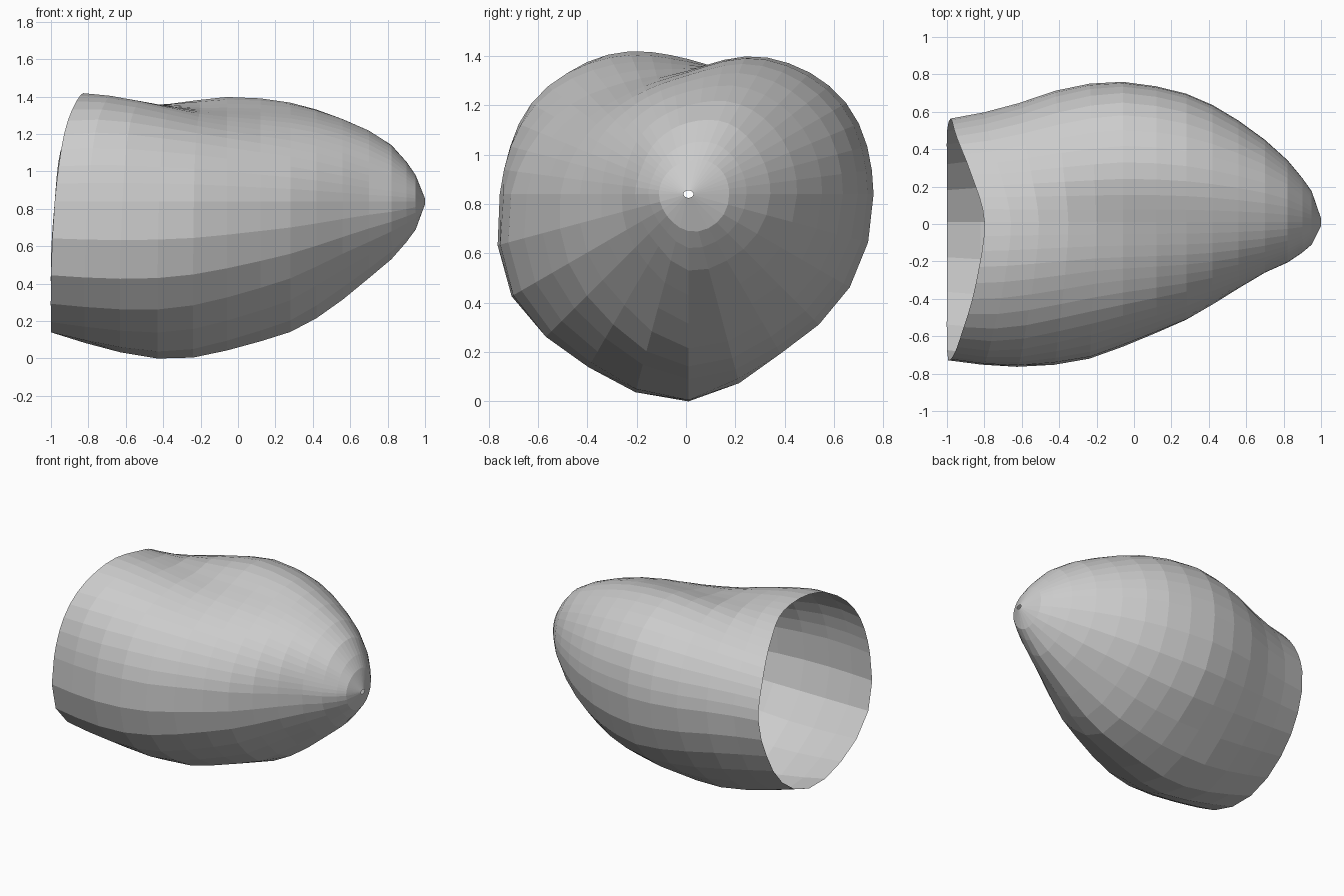
import bpy, bmesh, math

if "Cube" in bpy.data.objects:
    bpy.data.objects.remove(bpy.data.objects["Cube"])

# Radii of the shell about its long axis: one row per 30 degrees
# (0 = back, 90 = top, 180 = front, 270 = bottom), one column per station
STATIONS = [-1, -.7, -.43, -.2, 0, .3, .5, .7, .85, .95]
RADII = [
    [.55, .61, .70, .745, .745, .68, .58, .44, .30, .165],
    [.52, .58, .67, .725, .735, .67, .57, .44, .30, .165],
    [.50, .52, .575, .62, .64, .595, .52, .42, .30, .155],
    [.56, .54, .515, .50, .50, .48, .435, .36, .265, .135],
    [.66, .64, .58, .52, .49, .45, .40, .32, .23, .125],
    [.71, .735, .68, .62, .56, .47, .39, .28, .20, .12],
    [.73, .765, .75, .71, .63, .51, .39, .27, .20, .12],
    [.79, .825, .82, .77, .69, .55, .42, .29, .20, .12],
    [.745, .79, .81, .78, .715, .60, .46, .33, .22, .13],
    [.70, .79, .84, .83, .78, .69, .57, .41, .28, .15],
    [.62, .69, .735, .745, .74, .66, .55, .42, .28, .16],
    [.56, .63, .70, .745, .75, .67, .57, .43, .29, .165],
]
# x of the open rim at the same angles
RIM = [-.98, -.95, -.87, -.80, -.845, -.93, -.98, -1, -1, -1, -1, -1]
AXIS_Y, AXIS_Z = 0.01, 0.84


def around(values, deg):
    """Smooth periodic interpolation over the 12 angles."""
    i, t = divmod(deg / 30, 1)
    a, b, c, d = (values[(int(i) + k) % 12] for k in (-1, 0, 1, 2))
    return b + .5 * t * (c - a + t * (2*a - 5*b + 4*c - d + t * (3*(b - c) + d - a)))


def along(values, x):
    """Smooth interpolation over the uneven stations."""
    n = len(STATIONS)
    i = max(k for k in range(n - 1) if STATIONS[k] <= x or k == 0)

    def slope(k):
        a, b = max(k - 1, 0), min(k + 1, n - 1)
        return (values[b] - values[a]) / (STATIONS[b] - STATIONS[a])
    h = STATIONS[i + 1] - STATIONS[i]
    t = (x - STATIONS[i]) / h
    return ((2*t**3 - 3*t*t + 1) * values[i] + (t**3 - 2*t*t + t) * h * slope(i)
            + (3*t*t - 2*t**3) * values[i + 1] + (t**3 - t*t) * h * slope(i + 1))


# Finer facets over the top half, coarser ones underneath
angles = [7.5 * k for k in range(24)] + [180 + 15 * k for k in range(12)]
rings_x = [-1, -.82, -.63, -.43, -.24, -.06, .12, .28, .42, .56, .70, .82, .90, .95]

bm = bmesh.new()
rings = []
for s in rings_x:
    ring = []
    for deg in angles:
        # Shear the first rings so the mouth is cut back at the top
        x = s
        if s < -.06:
            x = -.06 + (s + .06) * (-.06 - around(RIM, deg)) / .94
        r = around([along(row, x) for row in RADII], deg)
        a = math.radians(deg)
        ring.append(bm.verts.new((x, AXIS_Y + r * math.cos(a), AXIS_Z + r * math.sin(a))))
    rings.append(ring)

# Small hole at the tip
rings.append([bm.verts.new((1, AXIS_Y + .02 * math.cos(math.radians(d)),
                            AXIS_Z + .015 * math.sin(math.radians(d)))) for d in angles])

n = len(angles)
for a, b in zip(rings, rings[1:]):
    for k in range(n):
        j = (k + 1) % n
        bm.faces.new((a[k], a[j], b[j], b[k]))

# Rest the lowest point on the ground
low = min(v.co.z for v in bm.verts)
bmesh.ops.translate(bm, verts=bm.verts, vec=(0, 0, -low))
bmesh.ops.recalc_face_normals(bm, faces=bm.faces)
if sum(f.normal.z * (f.calc_center_median().z - AXIS_Z) for f in bm.faces) < 0:
    bmesh.ops.reverse_faces(bm, faces=bm.faces)

mesh = bpy.data.meshes.new("open_shell")
bm.to_mesh(mesh)
bm.free()
shell = bpy.data.objects.new("open_shell", mesh)
bpy.context.collection.objects.link(shell)
